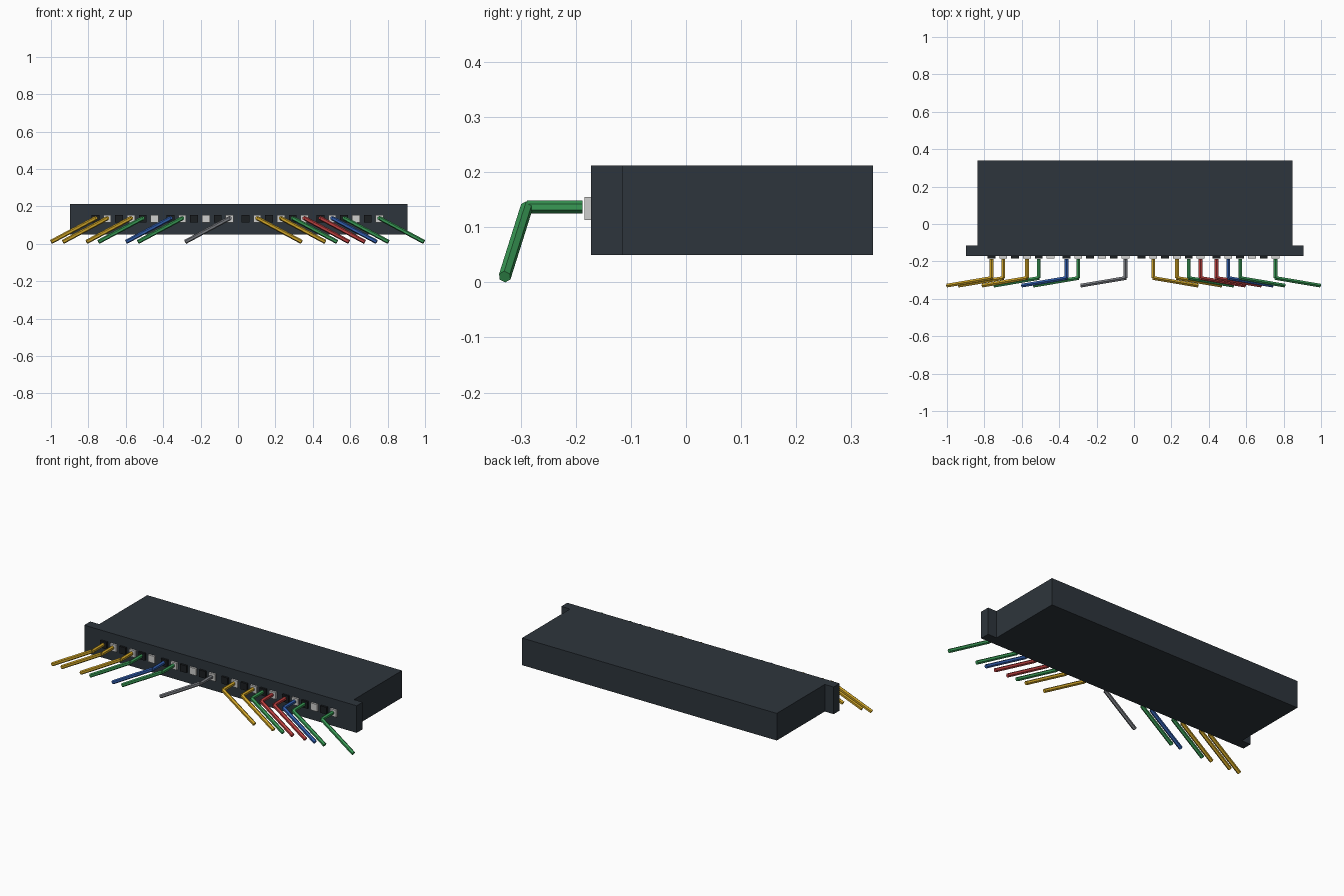
import bpy
from mathutils import Vector

if "Cube" in bpy.data.objects:
    bpy.data.objects.remove(bpy.data.objects["Cube"], do_unlink=True)


def material(name, rgb):
    m = bpy.data.materials.new(name)
    m.use_nodes = True
    m.diffuse_color = (*rgb, 1)
    m.node_tree.nodes["Principled BSDF"].inputs["Base Color"].default_value = (*rgb, 1)
    return m


slate = material("dark slate", (0.027, 0.036, 0.045))
black = material("black", (0.011, 0.013, 0.015))
light = material("light grey", (0.62, 0.62, 0.61))
cable_mats = {
    "yellow": material("yellow", (0.62, 0.37, 0.02)),
    "green": material("green", (0.04, 0.32, 0.09)),
    "blue": material("blue", (0.03, 0.11, 0.42)),
    "red": material("red", (0.5, 0.05, 0.05)),
    "grey": material("mid grey", (0.19, 0.20, 0.22)),
}


def box(name, lo, hi, mat):
    lo, hi = Vector(lo), Vector(hi)
    bpy.ops.mesh.primitive_cube_add(size=1, location=(lo + hi) / 2)
    ob = bpy.context.object
    ob.name = name
    ob.scale = hi - lo
    bpy.ops.object.transform_apply(location=False, rotation=False, scale=True)
    ob.data.materials.append(mat)
    return ob


def rod(name, a, b, mat, radius=0.0115):
    a, b = Vector(a), Vector(b)
    bpy.ops.mesh.primitive_cylinder_add(vertices=6, radius=radius,
                                        depth=(b - a).length, location=(a + b) / 2)
    ob = bpy.context.object
    ob.name = name
    ob.rotation_euler = (b - a).to_track_quat("Z", "Y").to_euler()
    ob.data.materials.append(mat)
    return ob


# Housing and wider front panel
box("housing", (-0.838, -0.115, 0.05), (0.848, 0.339, 0.212), slate)
box("front_panel", (-0.897, -0.172, 0.05), (0.906, -0.115, 0.212), slate)

# Four groups of six sockets, with bent cables in some of them
PORT_Z = 0.134
BANKS = [
    ["yellow", "yellow", None, "yellow", "green", None],
    ["blue", "green", None, None, None, "grey"],
    [None, "yellow", None, "yellow", "green", "red"],
    ["red", "blue", "green", None, None, "green"],
]
for bank, cables in enumerate(BANKS):
    for slot, cable in enumerate(cables):
        x = -0.762 + bank * 0.401 + slot * 0.0632
        tag = f"{bank + 1}_{slot + 1}"
        box("socket_" + tag, (x - 0.021, -0.184, PORT_Z - 0.021),
            (x + 0.021, -0.172, PORT_Z + 0.021), light if slot % 2 else black)
        if cable:
            # Cables on each half splay outward and droop to the floor
            side = 1 if x > 0 else -1
            mat = cable_mats[cable]
            bend = (x, -0.289, 0.137)
            rod("cable_plug_end_" + tag, (x, -0.188, 0.137), bend, mat)
            rod("cable_tail_" + tag, bend, (x + side * 0.237, -0.329, 0.0103), mat)
